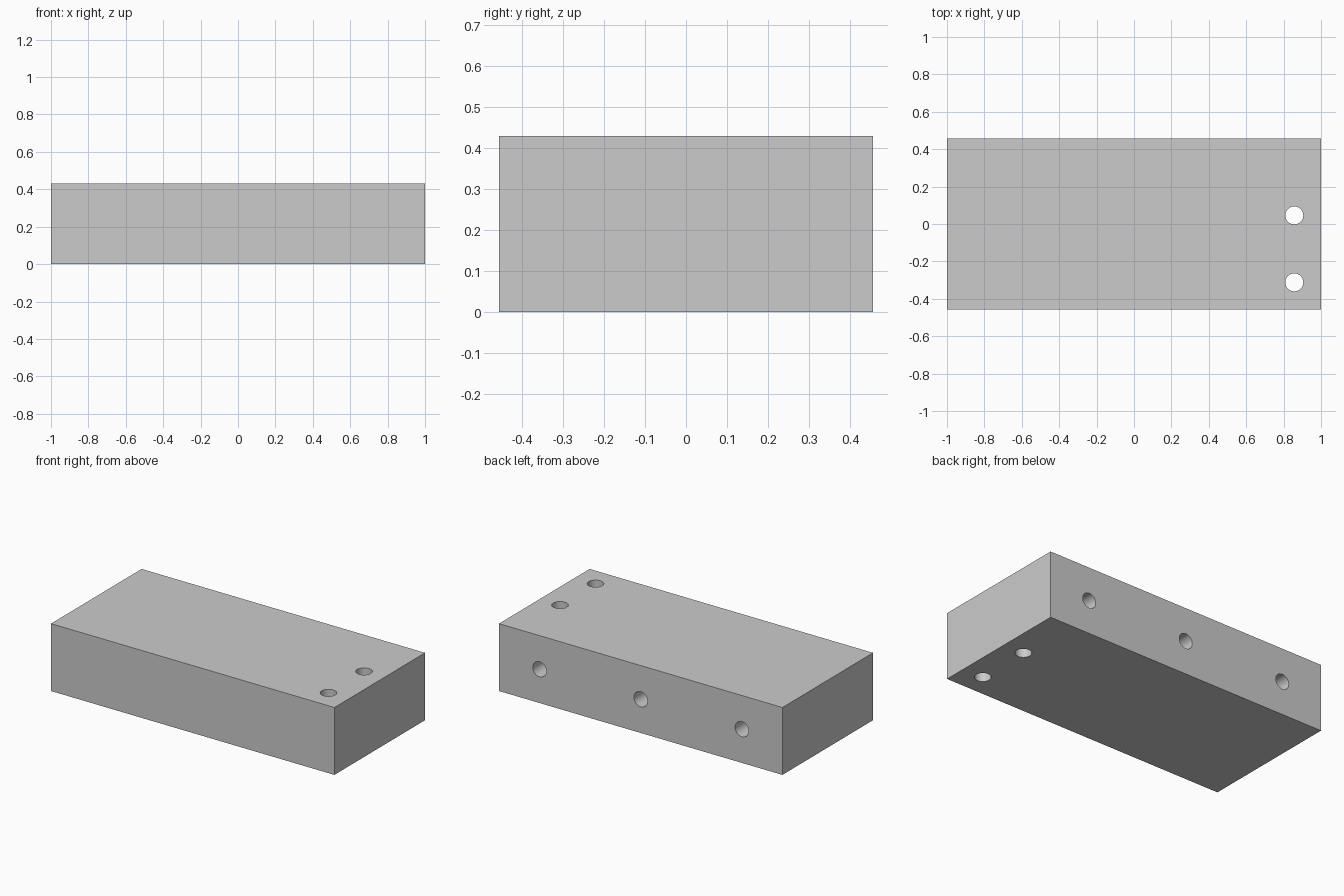
import bpy
from math import radians

if "Cube" in bpy.data.objects:
    bpy.data.objects.remove(bpy.data.objects["Cube"])

LENGTH, WIDTH, HEIGHT = 2.0, 0.913, 0.43
HOLE_R = 0.048
BACK_DEPTH = 0.4

# Solid block standing on z = 0
bpy.ops.mesh.primitive_cube_add(size=1, location=(0, 0, HEIGHT / 2))
block = bpy.context.object
block.name = "drilled_block"
block.scale = (LENGTH, WIDTH, HEIGHT)
bpy.ops.object.transform_apply(location=False, rotation=False, scale=True)


def drill(name, location, depth, rotation=(0, 0, 0)):
    """Cut one round hole in the block."""
    bpy.ops.mesh.primitive_cylinder_add(
        vertices=48, radius=HOLE_R, depth=depth, location=location, rotation=rotation)
    cutter = bpy.context.object
    cutter.name = name
    bpy.context.view_layer.objects.active = block
    mod = block.modifiers.new(name, 'BOOLEAN')
    mod.operation = 'DIFFERENCE'
    mod.solver = 'EXACT'
    mod.object = cutter
    bpy.ops.object.modifier_apply(modifier=mod.name)
    bpy.data.objects.remove(cutter)


# Two vertical through holes near the right end
for i, y in enumerate((0.046, -0.312)):
    drill(f"through_hole_{i}", (0.857, y, HEIGHT / 2), HEIGHT + 0.2)

# Three blind holes along the back face
for i, x in enumerate((-0.714, 0, 0.714)):
    drill(f"back_hole_{i}", (x, WIDTH / 2, HEIGHT / 2), 2 * BACK_DEPTH, (radians(90), 0, 0))

# Smooth bores, sharp edges
bpy.ops.object.select_all(action='DESELECT')
block.select_set(True)
bpy.context.view_layer.objects.active = block
bpy.ops.object.shade_smooth_by_angle(angle=radians(30))
